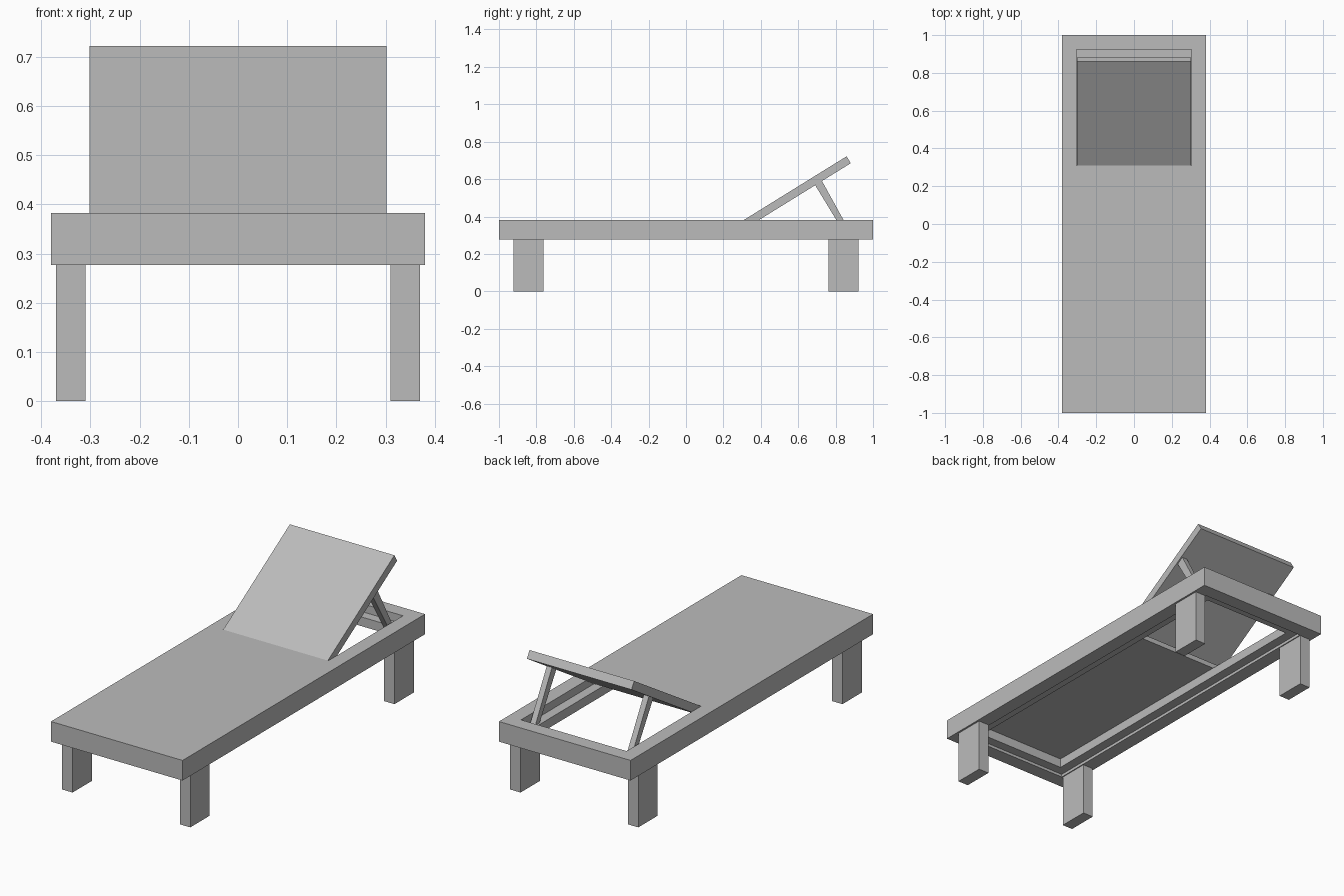
import bpy
import bmesh

cube = bpy.data.objects.get("Cube")
if cube:
    bpy.data.objects.remove(cube, do_unlink=True)

# Single material
grey = bpy.data.materials.new("plain_grey")
grey.use_nodes = True
colour = (0.5, 0.5, 0.5, 1)
grey.diffuse_color = colour
grey.node_tree.nodes["Principled BSDF"].inputs["Base Color"].default_value = colour


def finish(name, bm):
    bmesh.ops.recalc_face_normals(bm, faces=bm.faces)
    mesh = bpy.data.meshes.new(name)
    bm.to_mesh(mesh)
    bm.free()
    mesh.materials.append(grey)
    obj = bpy.data.objects.new(name, mesh)
    bpy.context.collection.objects.link(obj)
    return obj


def side_profile(name, points, x0, x1):
    """Extrude a (y, z) outline from x0 to x1."""
    bm = bmesh.new()
    face = bm.faces.new([bm.verts.new((x0, y, z)) for y, z in points])
    out = bmesh.ops.extrude_face_region(bm, geom=[face])
    verts = [v for v in out["geom"] if isinstance(v, bmesh.types.BMVert)]
    bmesh.ops.translate(bm, verts=verts, vec=(x1 - x0, 0, 0))
    return finish(name, bm)


def box(name, x0, x1, y0, y1, z0, z1):
    return side_profile(name, [(y0, z0), (y1, z0), (y1, z1), (y0, z1)], x0, x1)


def ring(name, hx, hy, width, z0, z1):
    """Rectangular frame with one continuous surface."""
    bm = bmesh.new()
    corners = [(-1, -1), (1, -1), (1, 1), (-1, 1)]
    loops = [[bm.verts.new((sx * (hx - w), sy * (hy - w), z)) for sx, sy in corners]
             for w, z in ((0, z0), (0, z1), (width, z1), (width, z0))]
    for i in range(4):
        a, b = loops[i], loops[(i + 1) % 4]
        for j in range(4):
            k = (j + 1) % 4
            bm.faces.new((a[j], a[k], b[k], b[j]))
    return finish(name, bm)


# Outer frame and the inner ledge that carries the panels
TOP, BOTTOM, SEAT = 0.382, 0.277, 0.34
ring("outer_frame", 0.38, 1, 0.075, BOTTOM, TOP)
ring("inner_ledge", 0.305, 0.925, 0.05, 0.292, SEAT)

# Fixed lying panel
box("lying_panel", -0.305, 0.305, -0.925, 0.31, SEAT, TOP)

# Tilted backrest
side_profile("backrest", [(0.31, TOP), (0.859, 0.722), (0.881, 0.685), (0.333, 0.346)],
             -0.302, 0.302)

# Props and legs on both sides
for side, s in (("left", 1), ("right", -1)):
    side_profile(f"{side}_backrest_prop",
                 [(0.691, 0.567), (0.727, 0.59), (0.865, SEAT), (0.829, SEAT)],
                 s * 0.265, s * 0.295)
    for end, e in (("front", -1), ("back", 1)):
        box(f"{end}_{side}_leg", s * 0.31, s * 0.37, e * 0.762, e * 0.922, 0, BOTTOM)
